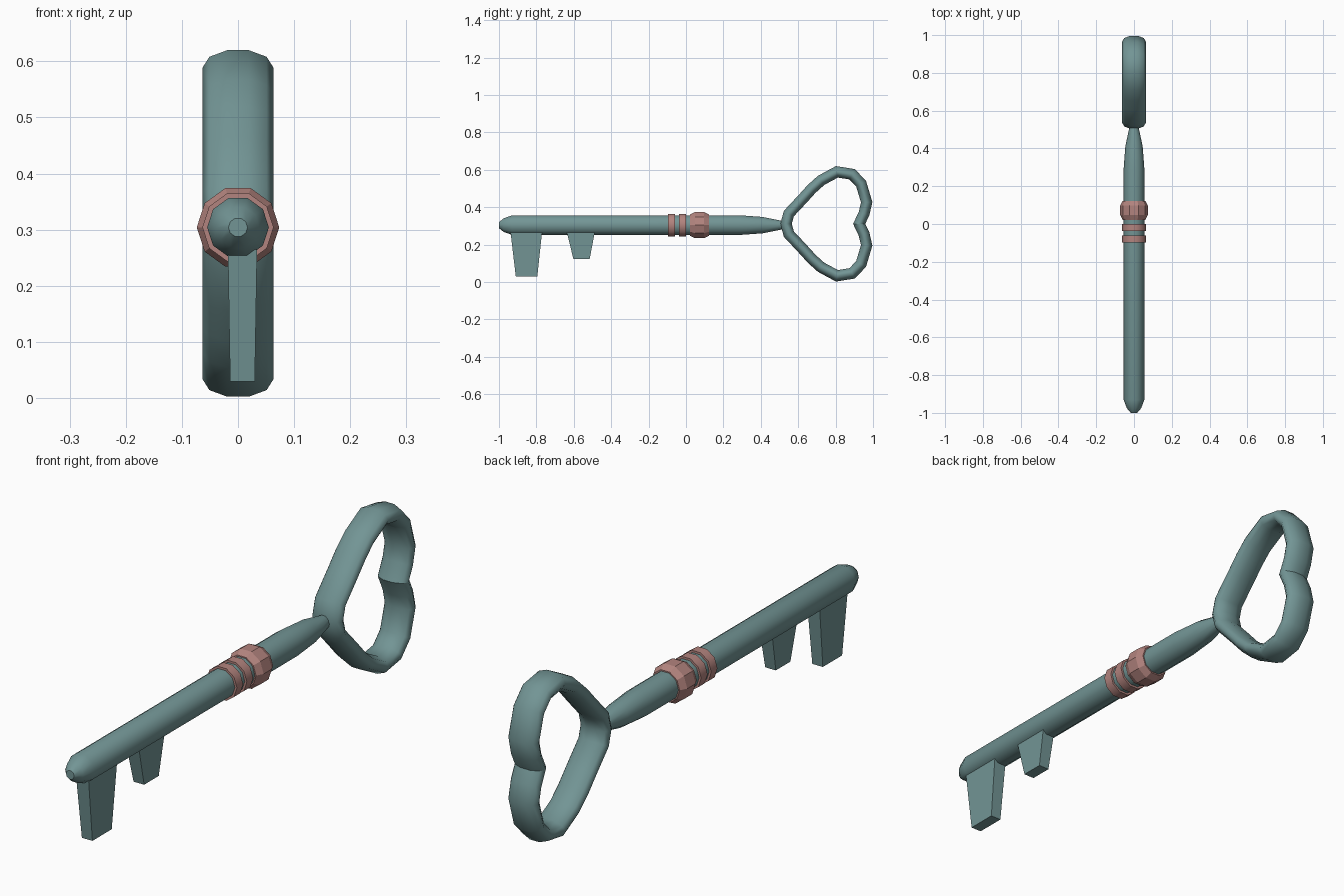
import bpy, bmesh
from math import cos, sin, pi, radians
from mathutils import Vector

if "Cube" in bpy.data.objects:
    bpy.data.objects.remove(bpy.data.objects["Cube"])

CZ = 0.304   # height of the shaft axis
N = 10       # sides of every round part

def material(name, rgb):
    m = bpy.data.materials.new(name)
    m.diffuse_color = (*rgb, 1)
    m.use_nodes = True
    m.node_tree.nodes["Principled BSDF"].inputs["Base Color"].default_value = m.diffuse_color
    return m

teal = material("teal", (0.17, 0.30, 0.30))
pink = material("pink", (0.45, 0.23, 0.21))

def finish(name, bm, mat, angle=None, sharp=()):
    """Write the mesh; smooth it below the given angle, keep listed edges sharp."""
    bmesh.ops.recalc_face_normals(bm, faces=bm.faces)
    if angle:
        for f in bm.faces:
            f.smooth = True
        for e in bm.edges:
            e.smooth = e.calc_face_angle(0) < radians(angle)
        for e in sharp:
            e.smooth = False
    me = bpy.data.meshes.new(name)
    bm.to_mesh(me)
    bm.free()
    me.materials.append(mat)
    ob = bpy.data.objects.new(name, me)
    bpy.context.collection.objects.link(ob)

def bridge(bm, a, b):
    for i in range(len(a)):
        j = (i + 1) % len(a)
        bm.faces.new((a[i], a[j], b[j], b[i]))

def turned(name, profile, mat, angle=None):
    """Round part along y from (y, radius) pairs, capped at both ends."""
    bm = bmesh.new()
    rings = [[bm.verts.new((r * cos(2 * pi * k / N), y, CZ + r * sin(2 * pi * k / N)))
              for k in range(N)] for y, r in profile]
    for a, b in zip(rings, rings[1:]):
        bridge(bm, a, b)
    bm.faces.new(rings[0])
    bm.faces.new(rings[-1])
    finish(name, bm, mat, angle)

def tooth(name, y_top, y_bottom, z_bottom):
    """Tapered block hanging from the shaft."""
    bm = bmesh.new()
    cx = 0.008
    loops = []
    for (y0, y1), z, w in ((y_top, 0.265, 0.026), (y_bottom, z_bottom, 0.022)):
        loops.append([bm.verts.new((cx + x, y, z))
                      for x, y in ((-w, y0), (w, y0), (w, y1), (-w, y1))])
    bridge(bm, *loops)
    for l in loops:
        bm.faces.new(l)
    finish(name, bm, teal)

# shaft with rounded tip and tapering neck
turned("shaft", [(-1.0, 0.017), (-0.975, 0.038), (-0.93, 0.055), (0.29, 0.055),
                 (0.41, 0.046), (0.5, 0.027), (0.53, 0.022)], teal, 45)

# decorative collars
for i, (y0, y1) in enumerate(((-0.097, -0.06), (-0.038, 0.0))):
    turned(f"collar_ring_{i + 1}", [(y0, 0.0635), (y1, 0.0635)], pink, 40)
turned("collar_bead", [(0.022, 0.060), (0.048, 0.0735), (0.097, 0.0735), (0.123, 0.060)], pink)

# key teeth
tooth("large_tooth", (-0.938, -0.77), (-0.91, -0.795), 0.029)
tooth("small_tooth", (-0.637, -0.488), (-0.602, -0.515), 0.123)

# heart-shaped bow: flattened tube swept round a mirrored outline
half = [(0.535, 0), (0.55, 0.055), (0.625, 0.135), (0.672, 0.187), (0.722, 0.232),
        (0.807, 0.278), (0.888, 0.265), (0.936, 0.215), (0.966, 0.115),
        (0.952, 0.055), (0.926, 0)]
path = [Vector(p) for p in half + [(y, -z) for y, z in half[-2:0:-1]]]
bm = bmesh.new()
rings = []
for i, p in enumerate(path):
    d0 = (p - path[i - 1]).normalized()
    d1 = (path[(i + 1) % len(path)] - p).normalized()
    t = (d0 + d1).normalized()
    normal = Vector((-t.y, t.x))
    thick = 0.031 / max(t.dot(d0), 0.8)
    ring = []
    for k in range(N):
        a = 2 * pi * k / N
        q = p + normal * thick * sin(a)
        ring.append(bm.verts.new((0.063 * cos(a), q.x, 0.311 + q.y)))
    rings.append(ring)
for i, ring in enumerate(rings):
    bridge(bm, ring, rings[(i + 1) % len(rings)])
notch = set(rings[len(half) - 1])
crease = [e for e in bm.edges if e.verts[0] in notch and e.verts[1] in notch]
finish("heart_bow", bm, teal, 80, crease)
